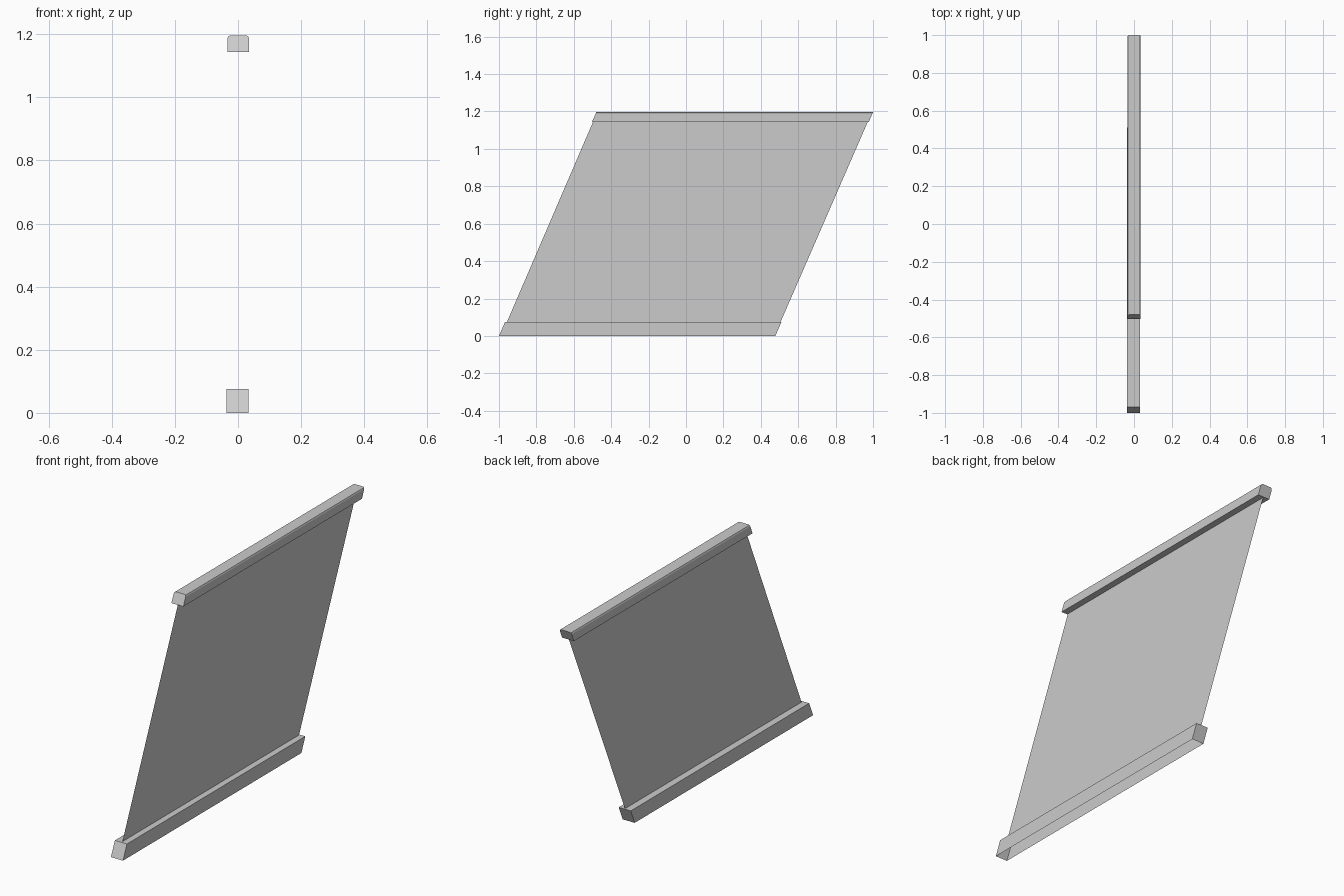
import bpy

if "Cube" in bpy.data.objects:
    bpy.data.objects.remove(bpy.data.objects["Cube"])

SLOPE = 0.433  # y shift per unit of height along the slanted ends


def make_object(name, verts, faces):
    mesh = bpy.data.meshes.new(name)
    mesh.from_pydata(verts, [], faces)
    mesh.update()
    obj = bpy.data.objects.new(name, mesh)
    bpy.context.collection.objects.link(obj)
    return obj


def slanted_rail(name, profile, y0, y1, z_ref, open_bottom=False):
    """Run an (x, z) profile along y with ends that follow the slant.
    The first profile edge is the bottom one."""
    n = len(profile)
    verts = [(x, y + SLOPE * (z - z_ref), z) for y in (y0, y1) for x, z in profile]
    faces = [(i, i + n, (i + 1) % n + n, (i + 1) % n)[::-1]
             for i in range(1 if open_bottom else 0, n)]
    faces += [tuple(range(n)), tuple(range(2 * n - 1, n - 1, -1))]
    return make_object(name, verts, faces)


# Bottom channel, open underneath
slanted_rail("bottom_rail",
             [(-0.037, 0.0), (0.033, 0.0), (0.033, 0.075), (-0.037, 0.075)],
             -1.0, 0.478, 0.0, open_bottom=True)

# Handrail with softened upper edges
slanted_rail("top_rail",
             [(-0.034, 1.143), (0.035, 1.143), (0.035, 1.186), (0.032, 1.193),
              (0.026, 1.196), (-0.025, 1.196), (-0.031, 1.193), (-0.034, 1.186)],
             -0.503, 0.977, 1.143)

# Thin sheet between the rails
z0, z1 = 0.073, 1.145
make_object("glass_panel",
            [(0, -0.958, z0), (0, 0.505, z0), (0, 0.972, z1), (0, -0.497, z1)],
            [(0, 1, 2, 3)])
